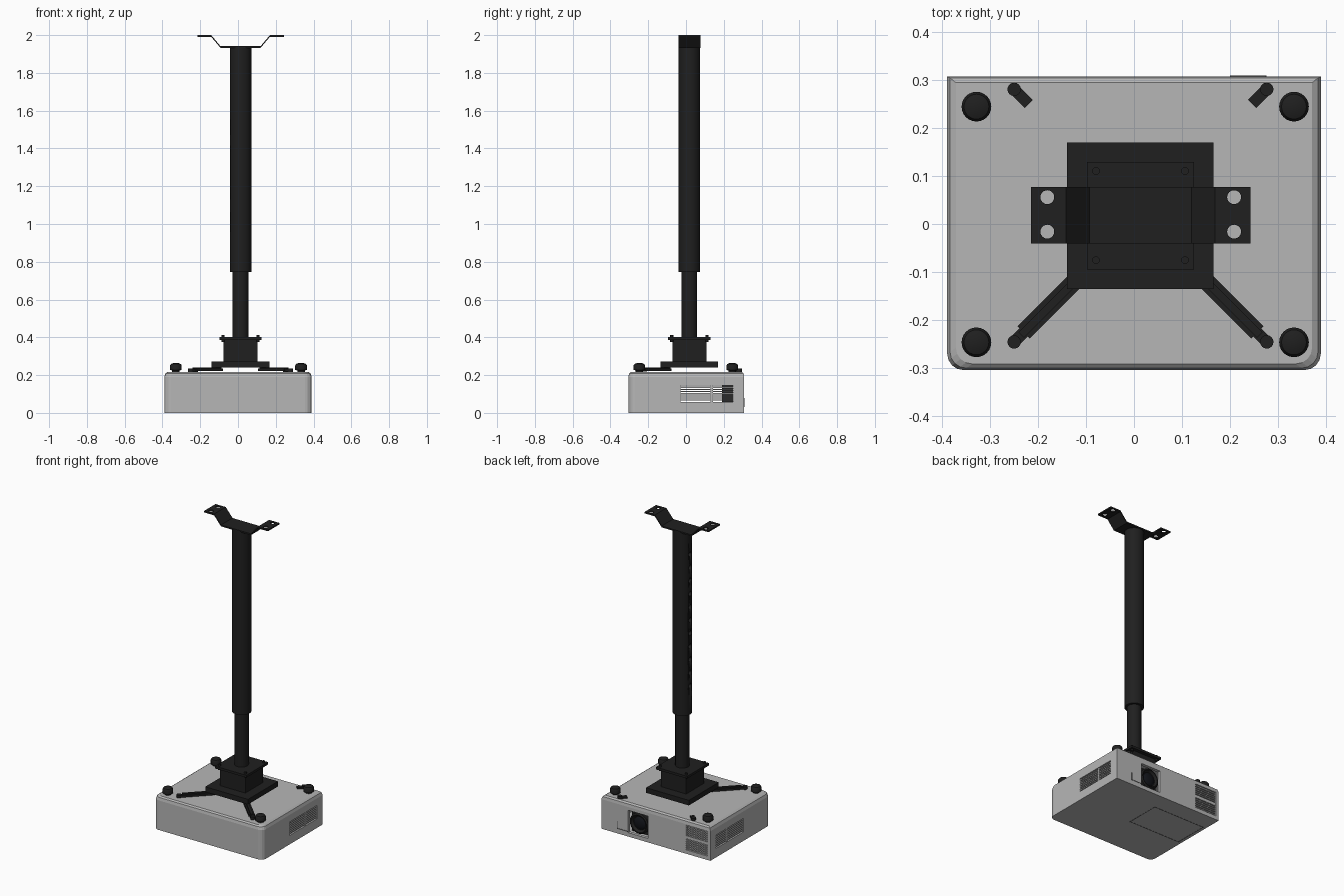
import bpy, bmesh, math
from mathutils import Matrix, Vector

if "Cube" in bpy.data.objects:
    bpy.data.objects.remove(bpy.data.objects["Cube"])


def material(name, rgb, rough=0.6):
    m = bpy.data.materials.new(name)
    m.use_nodes = True
    m.diffuse_color = (*rgb, 1)
    node = m.node_tree.nodes["Principled BSDF"]
    node.inputs["Base Color"].default_value = (*rgb, 1)
    node.inputs["Roughness"].default_value = rough
    return m


GREY = material("light grey casing", (0.47, 0.47, 0.47))
BLACK = material("black metal", (0.014, 0.014, 0.014))
SEAM = material("dark grey seam", (0.1, 0.1, 0.1))
GLASS = material("lens glass", (0.006, 0.007, 0.01), 0.2)

CX, CY = 0.0135, 0.0175   # axis of the mount


def finish(name, bm, mat, smooth=False):
    bmesh.ops.recalc_face_normals(bm, faces=bm.faces)
    mesh = bpy.data.meshes.new(name)
    bm.to_mesh(mesh)
    bm.free()
    ob = bpy.data.objects.new(name, mesh)
    bpy.context.collection.objects.link(ob)
    mesh.materials.append(mat)
    if smooth:
        bpy.ops.object.select_all(action="DESELECT")
        ob.select_set(True)
        bpy.context.view_layer.objects.active = ob
        bpy.ops.object.shade_smooth_by_angle(angle=math.radians(35))
    return ob


def box(name, lo, hi, mat, angle=0, pivot=(0, 0, 0)):
    bm = bmesh.new()
    lo, hi = Vector(lo), Vector(hi)
    bmesh.ops.create_cube(bm, size=1, matrix=Matrix.Translation((lo + hi) / 2) @ Matrix.Diagonal((*(hi - lo), 1)))
    bmesh.ops.transform(bm, verts=bm.verts, matrix=Matrix.Translation(pivot) @ Matrix.Rotation(angle, 4, "Z"))
    return finish(name, bm, mat)


def lathe(name, profile, at, mat, axis="Z", n=32):
    """Revolve (radius, height) points; closed at both ends."""
    bm = bmesh.new()
    turn = {"Z": Matrix(), "Y": Matrix.Rotation(-math.pi / 2, 4, "X"),
            "X": Matrix.Rotation(math.pi / 2, 4, "Y")}[axis]
    rings = [[bm.verts.new((r * math.cos(math.tau * i / n), r * math.sin(math.tau * i / n), h))
              for i in range(n)] for r, h in profile]
    for a, b in zip(rings, rings[1:]):
        for i in range(n):
            bm.faces.new((a[i], a[(i + 1) % n], b[(i + 1) % n], b[i]))
    bm.faces.new(rings[0])
    bm.faces.new(rings[-1])
    bmesh.ops.transform(bm, verts=bm.verts, matrix=Matrix.Translation(at) @ turn)
    return finish(name, bm, mat, True)


def rod(name, r, h, at, mat, axis="Z", n=32):
    return lathe(name, [(r, 0), (r, h)], at, mat, axis, n)


def cut(ob, cutters):
    bpy.context.view_layer.objects.active = ob
    for c in cutters:
        mod = ob.modifiers.new("cut", "BOOLEAN")
        mod.operation, mod.solver, mod.object = "DIFFERENCE", "EXACT", c
        bpy.ops.object.modifier_apply(modifier=mod.name)
        bpy.data.objects.remove(c)


# Casing: rounded front corners, square back corners, softened top edge
W, F, B, H = 0.39, -0.305, 0.308, 0.217


def outline(side, front, back, r):
    pts = [(W - side, B - back), (side - W, B - back)]
    for sx, start in ((-1, math.pi), (1, 1.5 * math.pi)):
        for k in range(5):
            a = start + k * math.pi / 8
            pts.append((sx * (W - side - r) + r * math.cos(a), F + front + r + r * math.sin(a)))
    return pts


bm = bmesh.new()
loops = [[bm.verts.new((x, y, z)) for x, y in outline(s, f, b, 0.034)]
         for z, s, f, b in ((0, 0, 0, 0), (H - 0.026, 0, 0, 0),
                            (H - 0.008, 0.006, 0.004, 0.003), (H, 0.018, 0.013, 0.013))]
for a, b in zip(loops, loops[1:]):
    for i in range(len(a)):
        j = (i + 1) % len(a)
        bm.faces.new((a[i], a[j], b[j], b[i]))
bm.faces.new(loops[0])
bm.faces.new(loops[-1])
casing = finish("casing", bm, GREY)

# Hollow inside, side vents, rear vent and lens opening
V0, V1, VZ0, VZ1 = -0.03, 0.25, 0.058, 0.145
R0, R1, RZ0, RZ1 = -0.37, -0.215, 0.025, 0.185
L0, L1, LZ0, LZ1 = 0.058, 0.2, 0.025, 0.17
cut(casing, [
    box("hollow", (-W + 0.025, F + 0.025, 0.012), (W - 0.025, B - 0.02, H - 0.012), GREY),
    box("side_cut", (-1, V0, VZ0), (1, V1, VZ1), GREY),
    box("rear_cut", (R0, 0.2, RZ0), (R1, 1, RZ1), GREY),
    box("lens_cut", (L0, 0.2, LZ0), (L1, 1, LZ1), GREY)])

# Vent slats
for side, x in (("right", -W + 0.003), ("left", W - 0.011)):
    for k in range(7):
        z = VZ0 + 0.0095 + k * (VZ1 - VZ0 - 0.019) / 6
        box(side + "_vent_slat", (x, V0, z - 0.003), (x + 0.008, V1, z + 0.003), GREY)
    box(side + "_vent_divider", (x, 0.13, VZ0), (x + 0.008, 0.142, VZ1), GREY)
for k in range(12):
    z = RZ0 + 0.008 + k * (RZ1 - RZ0 - 0.016) / 11
    box("rear_vent_slat", (R0, B - 0.011, z - 0.0035), (R1, B - 0.003, z + 0.0035), GREY)
zm = (RZ0 + RZ1) / 2
box("rear_vent_divider", (R0, B - 0.011, zm - 0.006), (R1, B - 0.003, zm + 0.006), GREY)

# Lens in its dark recess
lx, lz = (L0 + L1) / 2, (LZ0 + LZ1) / 2
box("lens_recess", (L0 - 0.006, 0.19, LZ0 - 0.006), (L1 + 0.006, 0.26, LZ1 + 0.006), BLACK)
lathe("lens_barrel", [(0.066, 0), (0.066, 0.036), (0.058, 0.042), (0.054, 0.042), (0.044, 0.028)],
      (lx, 0.26, lz), BLACK, "Y")
lathe("lens_glass", [(0.043, 0), (0.036, 0.006), (0.022, 0.011), (0.006, 0.013)],
      (lx, 0.286, lz), GLASS, "Y")

# Rear seam mark and underside hatch outline
T = 0.002
box("rear_seam_upright", (0.273, B - T, 0.03), (0.277, B + T, 0.08), SEAM)
box("rear_seam_level", (L1, B - T, 0.03), (0.277, B + T, 0.034), SEAM)
hx0, hx1, hy0, hy1 = -0.37, 0, -0.035, 0.19
for lo, hi in (((hx0, hy0), (hx1, hy0)), ((hx0, hy1), (hx1, hy1)),
               ((hx0, hy0), (hx0, hy1)), ((hx1, hy0), (hx1, hy1))):
    box("hatch_seam", (lo[0] - T, lo[1] - T, -0.001), (hi[0] + T, hi[1] + T, 0.003), SEAM)

# Knob feet
for x in (-0.329, 0.334):
    for y in (-0.247, 0.245):
        lathe("knob_foot", [(0.02, 0), (0.02, 0.012), (0.031, 0.014), (0.031, 0.038),
                            (0.026, 0.046), (0.013, 0.051)], (x, y, H - 0.004), BLACK, n=24)

# Mount arms at the front, short clips at the back
for deg in (-45, -135):
    a = math.radians(deg)
    pivot = (CX, CY, 0)
    box("mount_arm", (0.15, -0.018, 0.222), (0.345, 0.018, 0.234), BLACK, a, pivot)
    box("arm_rail", (0.15, -0.008, 0.234), (0.352, 0.008, 0.241), BLACK, a, pivot)
    box("arm_tongue", (0.33, -0.012, 0.22), (0.373, 0.012, 0.232), BLACK, a, pivot)
    tip = Vector((CX, CY, 0.214)) + 0.373 * Vector((math.cos(a), math.sin(a), 0))
    rod("arm_tip", 0.014, 0.022, tip, BLACK, n=16)
    box("rear_clip", (0.33, -0.012, 0.214), (0.373, 0.012, 0.228), BLACK, -a, pivot)
    tip.y = 2 * CY - tip.y
    rod("rear_clip_tip", 0.014, 0.02, tip, BLACK, n=16)


# Mount plates, block and bolts
def plate(name, half, z0, z1):
    box(name, (CX - half, CY - half, z0), (CX + half, CY + half, z1), BLACK)


plate("base_plate", 0.153, 0.239, 0.272)
plate("mount_block", 0.09, 0.272, 0.386)
plate("top_plate", 0.112, 0.386, 0.401)
for sx in (-1, 1):
    for sy in (-1, 1):
        rod("plate_bolt", 0.008, 0.036, (CX + sx * 0.093, CY + sy * 0.093, 0.376), BLACK, n=12)

# Telescopic pole with adjustment holes down one side
rod("inner_pole", 0.042, 0.4, (CX, CY, 0.4), BLACK)
outer = lathe("outer_pole", [(0.044, 0), (0.057, 0), (0.057, 1.195), (0.044, 1.195)],
              (CX, CY, 0.745), BLACK, n=48)
cut(outer, [rod("hole", 0.015, 0.05, (CX - 0.08, CY, 0.93 + 0.085 * k), BLACK, "X", 16)
            for k in range(11)])

# Ceiling bracket: bent strip with screw holes
path = [(-0.215, 2), (-0.142, 2), (-0.093, 1.942), (0.12, 1.942), (0.169, 2), (0.243, 2)]
bm = bmesh.new()
rows = [[bm.verts.new((x, y, z - d)) for y, d in ((-0.041, 0), (0.077, 0), (0.077, 0.009), (-0.041, 0.009))]
        for x, z in path]
for a, b in zip(rows, rows[1:]):
    for i in range(4):
        j = (i + 1) % 4
        bm.faces.new((a[i], a[j], b[j], b[i]))
bm.faces.new(rows[0])
bm.faces.new(rows[-1])
bracket = finish("ceiling_bracket", bm, BLACK)
cut(bracket, [rod("screw_hole", 0.0145, 0.1, (x, y, 1.95), BLACK, n=24)
              for x in (-0.181, 0.209) for y in (-0.016, 0.056)])
